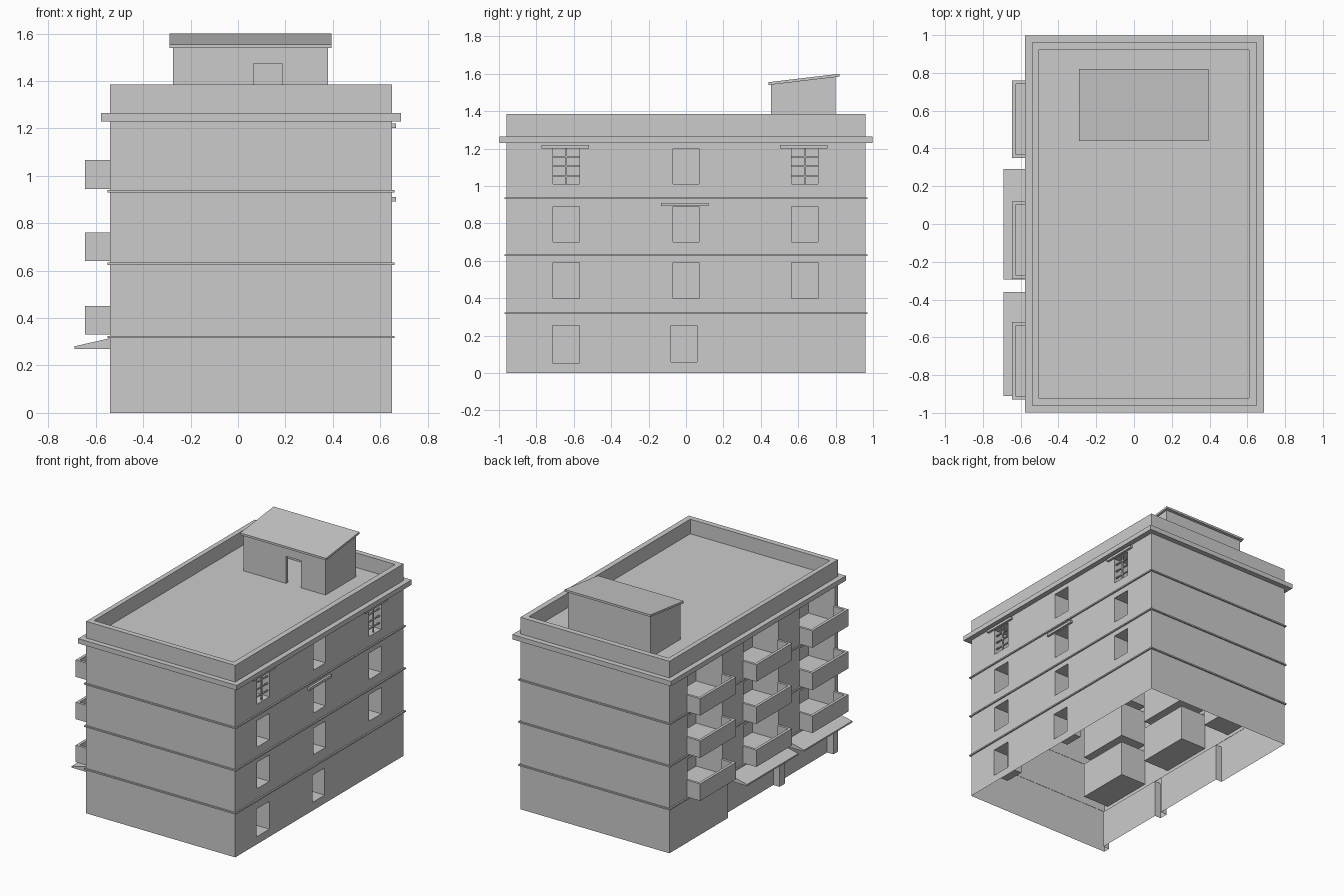
import bpy, bmesh

if "Cube" in bpy.data.objects:
    bpy.data.objects.remove(bpy.data.objects["Cube"])


def prism(name, profile, axis, lo, hi):
    """Extrude a 2D profile along 'x' (profile = y,z) or 'y' (profile = x,z)."""
    bm = bmesh.new()
    if axis == 'x':
        verts = [bm.verts.new((lo, a, b)) for a, b in profile]
        step = (hi - lo, 0, 0)
    else:
        verts = [bm.verts.new((a, lo, b)) for a, b in profile]
        step = (0, hi - lo, 0)
    face = bm.faces.new(verts)
    ext = bmesh.ops.extrude_face_region(bm, geom=[face], use_keep_orig=True)
    bmesh.ops.translate(bm, vec=step, verts=[v for v in ext['geom'] if isinstance(v, bmesh.types.BMVert)])
    bmesh.ops.recalc_face_normals(bm, faces=bm.faces)
    mesh = bpy.data.meshes.new(name)
    bm.to_mesh(mesh)
    bm.free()
    obj = bpy.data.objects.new(name, mesh)
    bpy.context.collection.objects.link(obj)
    return obj


def box(name, x0, x1, y0, y1, z0, z1):
    return prism(name, [(x0, z0), (x1, z0), (x1, z1), (x0, z1)], 'y', y0, y1)


def cut(obj, boxes):
    """Subtract each box (x0, x1, y0, y1, z0, z1) from the object."""
    for b in boxes:
        tool = box("cutter", *b)
        tool.hide_render = True
        mod = obj.modifiers.new("cut", 'BOOLEAN')
        mod.operation, mod.solver, mod.object = 'DIFFERENCE', 'EXACT', tool
        bpy.context.view_layer.objects.active = obj
        bpy.ops.object.modifier_apply(modifier=mod.name)
        bpy.data.objects.remove(tool)
    return obj


X0, X1, Y = -0.54, 0.65, 0.96
ROOF = 1.28
BAYS = [(-0.93, -0.52), (-0.29, 0.12), (0.35, 0.76)]      # balcony columns
FLOORS = [0.33, 0.64, 0.945]                              # balcony undersides
SHOPS = [(-0.91, -0.36), (-0.295, 0.29)]                  # ground-floor recesses
WINDOWS = [(y - 0.07, y + 0.07, z, z + 0.19)
           for z in (0.40, 0.70, 1.01) for y in (-0.64, 0.0, 0.635)]
WINDOWS += [(-0.715, -0.57, 0.055, 0.255), (-0.08, 0.06, 0.06, 0.255)]

# main body with roof well, window niches, loggias and ground recesses
body = box("building_body", X0, X1, -Y, Y, 0, 1.385)
holes = [(-0.505, 0.61, -0.92, 0.92, ROOF, 1.5)]
holes += [(X1 - 0.12, X1 + 0.1, *w) for w in WINDOWS]
holes += [(X0 - 0.1, X0 + 0.21, y0 + 0.005, y1 - 0.005, z + 0.012, z + 0.27)
          for y0, y1 in BAYS for z in FLOORS]
holes += [(X0 - 0.1, X0 + 0.05, y0, y1, -0.1, 0.275) for y0, y1 in SHOPS]
cut(body, holes)

# the shell is open underneath
bm = bmesh.new()
bm.from_mesh(body.data)
bottom = [f for f in bm.faces if all(v.co.z < 1e-4 for v in f.verts)]
bmesh.ops.delete(bm, geom=bottom, context='FACES')
bm.to_mesh(body.data)
bm.free()


# floor bands and cornice
def ring(name, d, z0, z1):
    obj = box(name, X0 - d, X1 + d, -Y - d, Y + d, z0, z1)
    e = 0.002
    cut(obj, [(X0 + e, X1 - e, -Y + e, Y - e, z0 - 0.1, z1 + 0.1)])


for i, z in enumerate((0.315, 0.625, 0.93)):
    ring(f"floor_band_{i + 1}", 0.01, z, z + 0.01)
ring("cornice", 0.038, 1.23, 1.265)

# balconies: trays open towards the wall
for c, (y0, y1) in enumerate(BAYS):
    for r, z in enumerate(FLOORS):
        tray = box(f"balcony_{c + 1}_{r + 1}", -0.645, X0, y0, y1, z, z + 0.122)
        cut(tray, [(-0.625, X0 + 0.1, y0 + 0.018, y1 - 0.018, z + 0.012, z + 0.3)])

# sloped canopies above the ground recesses
for i, (y0, y1) in enumerate(SHOPS):
    prism(f"entrance_canopy_{i + 1}",
          [(-0.69, 0.27), (X0, 0.27), (X0, 0.315), (-0.69, 0.281)], 'y', y0, y1)

# window hoods
for i, (y, z) in enumerate([(-0.645, 1.202), (0.63, 1.202), (-0.007, 0.892)]):
    box(f"window_hood_{i + 1}", X1, X1 + 0.017, y - 0.127, y + 0.127, z, z + 0.018)

# grilles in the two outer top windows
for i, y in enumerate((-0.64, 0.635)):
    for j in range(3):
        z = 1.053 + j * 0.052
        box(f"grille_rail_{i + 1}_{j + 1}", 0.63, 0.64, y - 0.07, y + 0.07, z - 0.004, z + 0.004)
    box(f"grille_post_{i + 1}", 0.63, 0.64, y - 0.004, y + 0.004, 1.01, 1.20)

# rooftop stair house: hollow, with doorway and sloped roof
house = prism("stair_house", [(0.455, ROOF), (0.80, ROOF), (0.80, 1.585), (0.455, 1.544)],
              'x', -0.275, 0.38)
cut(house, [(-0.255, 0.36, 0.475, 0.78, ROOF - 0.1, 1.53),
            (0.065, 0.185, 0.40, 0.50, ROOF - 0.1, 1.475)])
prism("stair_house_roof", [(0.44, 1.54), (0.82, 1.585), (0.82, 1.60), (0.44, 1.555)],
      'x', -0.29, 0.395)
